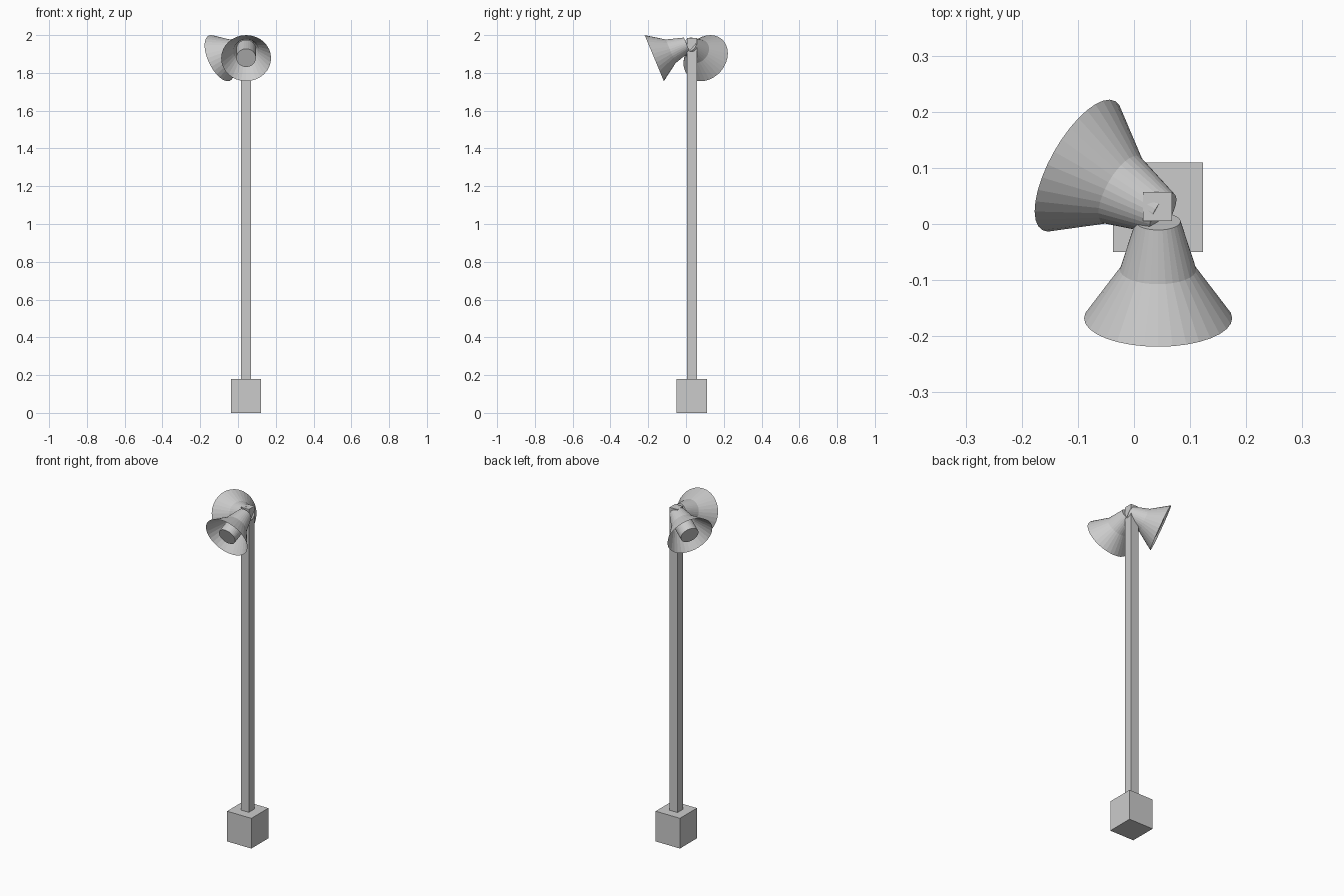
import bpy, bmesh, math
from mathutils import Vector, Matrix

if "Cube" in bpy.data.objects:
    bpy.data.objects.remove(bpy.data.objects["Cube"])

TILT = math.radians(22.6)


def box(name, x, y, z0, z1, half):
    bpy.ops.mesh.primitive_cube_add(size=1, location=(x, y, (z0 + z1) / 2))
    ob = bpy.context.object
    ob.name = name
    ob.scale = (2 * half, 2 * half, z1 - z0)
    return ob


def lathe(name, profile, matrix, segments=32):
    """Revolve (radius, distance) points about local z; radius 0 closes a cap."""
    bm = bmesh.new()
    verts = [bm.verts.new((r, 0, t)) for r, t in profile]
    edges = [bm.edges.new(p) for p in zip(verts, verts[1:])]
    bmesh.ops.spin(bm, geom=verts + edges, cent=(0, 0, 0), axis=(0, 0, 1),
                   angle=2 * math.pi, steps=segments)
    bmesh.ops.remove_doubles(bm, verts=bm.verts, dist=1e-5)
    bmesh.ops.recalc_face_normals(bm, faces=bm.faces)
    me = bpy.data.meshes.new(name)
    bm.to_mesh(me)
    bm.free()
    ob = bpy.data.objects.new(name, me)
    ob.matrix_world = matrix
    bpy.context.collection.objects.link(ob)


def horn(name, rim_centre, heading):
    # Local z runs from the narrow back end out through the mouth
    a = math.radians(heading)
    d = Vector((math.cos(a) * math.cos(TILT), math.sin(a) * math.cos(TILT), -math.sin(TILT)))
    m = Matrix.Translation(Vector(rim_centre) - d * 0.187) @ d.to_track_quat('Z', 'Y').to_matrix().to_4x4()
    # Flared bell, capped at the back and open at the mouth
    lathe(name + "_bell", [(0, 0), (0.04, 0), (0.068, 0.093), (0.132, 0.187)], m)
    # Sound driver inside the bell
    lathe(name + "_driver", [(0, 0.06), (0.052, 0.06), (0.052, 0.183), (0, 0.183)], m)


# Foot and post
box("base_block", 0.043, 0.03, 0, 0.18, 0.08)
box("post", 0.042, 0.031, 0.18, 1.985, 0.026)

# Two loudspeaker horns
horn("front_horn", (0.043, -0.168, 1.878), -90)
horn("side_horn", (-0.0985, 0.104, 1.878), 150.5)
